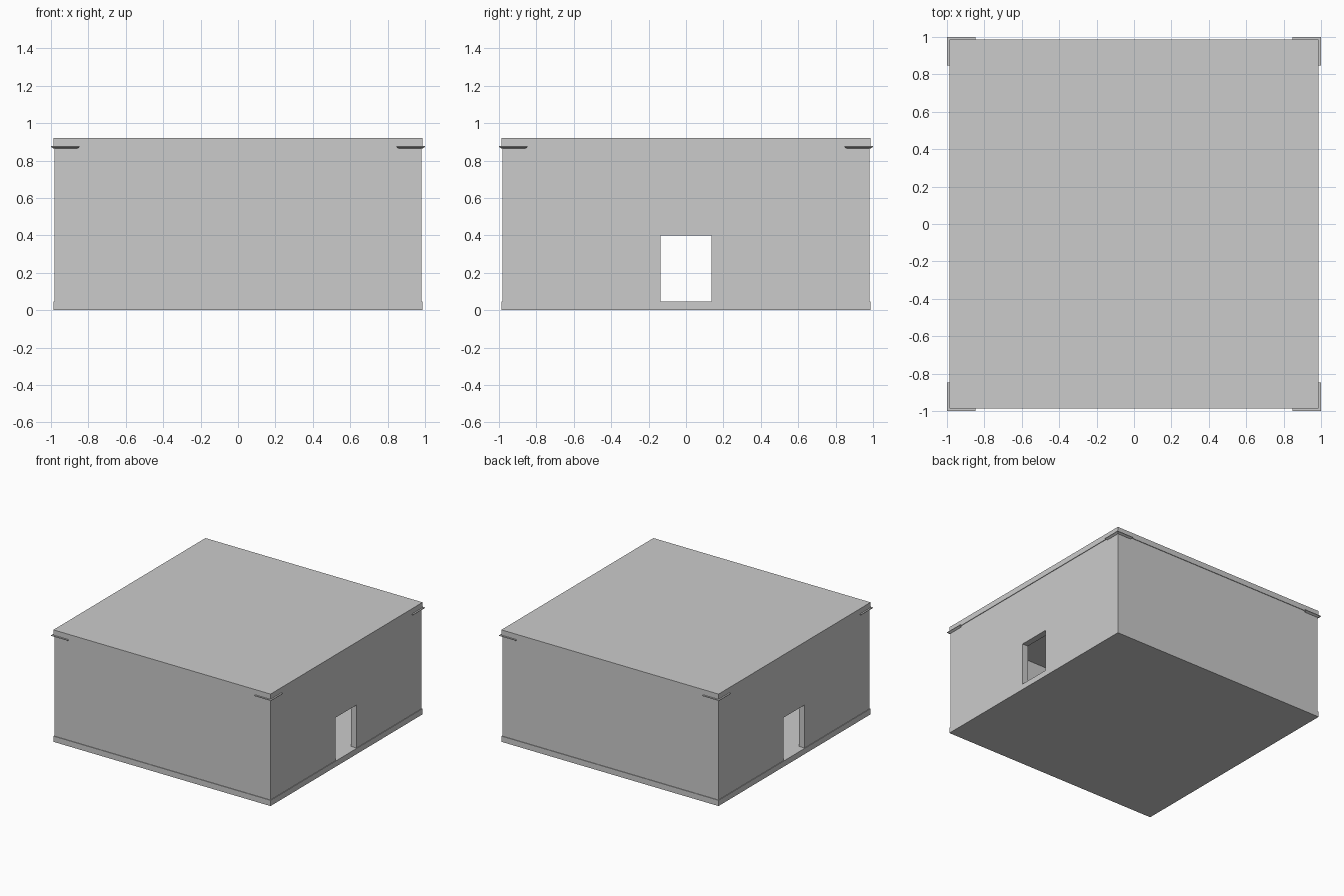
import bpy, bmesh

if "Cube" in bpy.data.objects:
    bpy.data.objects.remove(bpy.data.objects["Cube"])


def box(name, x, y, z0, z1):
    """Centred box with half sizes x, y between heights z0 and z1."""
    bpy.ops.mesh.primitive_cube_add(size=1, location=(0, 0, (z0 + z1) / 2))
    ob = bpy.context.object
    ob.name = name
    ob.scale = (2 * x, 2 * y, z1 - z0)
    bpy.ops.object.transform_apply(location=True, rotation=False, scale=True)
    return ob


def cut(target, cutter):
    cutter.hide_render = True
    cutter.hide_viewport = True
    cutter.display_type = 'WIRE'
    mod = target.modifiers.new(cutter.name, 'BOOLEAN')
    mod.operation = 'DIFFERENCE'
    mod.solver = 'EXACT'
    mod.object = cutter


BASE, EAVE, TOP = 0.047, 0.875, 0.92

# floor and roof slabs, slightly proud of the walls
box("floor_slab", 0.987, 0.987, 0, BASE)
box("roof_slab", 0.987, 0.987, EAVE, TOP)

# hollow walls with a doorway through both side walls
walls = box("walls", 0.982, 0.982, BASE, EAVE)
cut(walls, box("room_cutter", 0.93, 0.93, BASE - 0.1, EAVE + 0.1))
cut(walls, box("doorway_cutter", 1.2, 0.136, BASE - 0.05, 0.40))


# L-shaped corner brackets under the eaves, tapering downwards
def ell(outer, end, inner):
    return [(outer, outer), (end, outer), (end, inner),
            (inner, inner), (inner, end), (outer, end)]


def bracket(name, sx, sy):
    bm = bmesh.new()
    rings = []
    for pts, z in ((ell(0.985, 0.86, 0.975), 0.864),
                   (ell(1.0, 0.848, 0.975), 0.872),
                   (ell(1.0, 0.848, 0.975), 0.877)):
        rings.append([bm.verts.new((sx * a, sy * b, z)) for a, b in pts])
    for lo, hi in zip(rings, rings[1:]):
        for i in range(6):
            j = (i + 1) % 6
            bm.faces.new((lo[i], lo[j], hi[j], hi[i]))
    bm.faces.new(rings[0])
    bm.faces.new(rings[-1])
    bmesh.ops.recalc_face_normals(bm, faces=bm.faces)
    me = bpy.data.meshes.new(name)
    bm.to_mesh(me)
    bm.free()
    bpy.context.collection.objects.link(bpy.data.objects.new(name, me))


for sx, side in ((-1, "left"), (1, "right")):
    for sy, end in ((-1, "front"), (1, "back")):
        bracket(f"corner_bracket_{end}_{side}", sx, sy)
